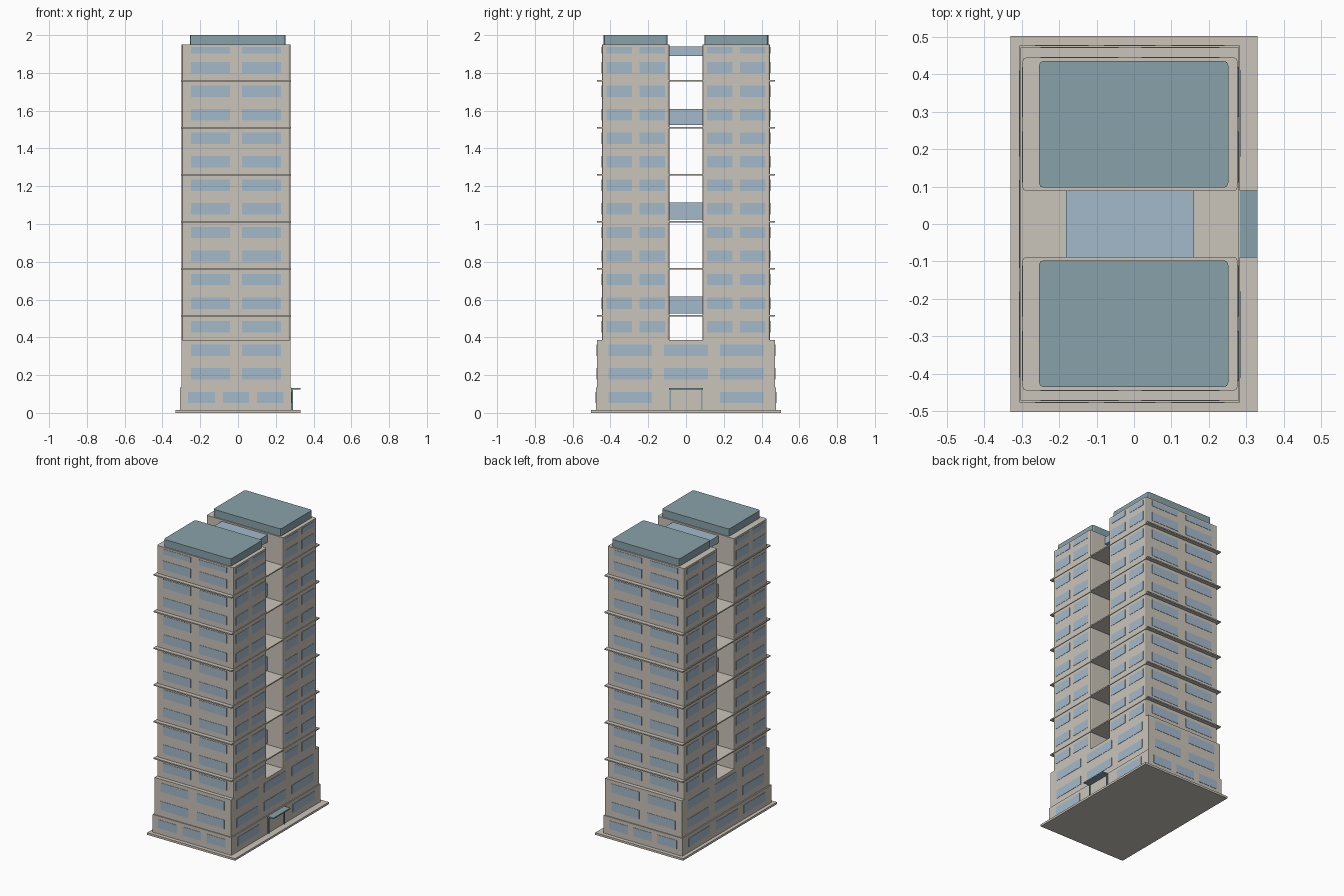
import bpy
import bmesh

cube = bpy.data.objects.get("Cube")
if cube:
    bpy.data.objects.remove(cube, do_unlink=True)


def material(name, rgb):
    m = bpy.data.materials.new(name)
    m.use_nodes = True
    m.diffuse_color = (*rgb, 1)
    m.node_tree.nodes["Principled BSDF"].inputs["Base Color"].default_value = (*rgb, 1)
    return m


STONE = material("warm_stone", (0.60, 0.56, 0.49))
GLASS = material("pale_blue_glass", (0.37, 0.49, 0.60))
TEAL = material("grey_teal", (0.25, 0.365, 0.40))


def add_box(bm, x, y, z):
    """Add a box given its (min, max) extents, and return its vertices."""
    verts = bmesh.ops.create_cube(bm, size=1)["verts"]
    for v in verts:
        for i, (lo, hi) in enumerate((x, y, z)):
            v.co[i] = hi if v.co[i] > 0 else lo
    return verts


def finish(name, bm, mat):
    mesh = bpy.data.meshes.new(name)
    bm.to_mesh(mesh)
    bm.free()
    mesh.materials.append(mat)
    ob = bpy.data.objects.new(name, mesh)
    bpy.context.collection.objects.link(ob)
    return ob


def block(name, x, y, z, mat, corner=0):
    """One box, with its upright corners optionally chamfered."""
    bm = bmesh.new()
    add_box(bm, x, y, z)
    if corner:
        upright = [e for e in bm.edges
                   if abs(e.verts[0].co.z - e.verts[1].co.z) > 1e-4]
        bmesh.ops.bevel(bm, geom=upright, offset=corner, segments=2,
                        profile=0.5, affect='EDGES')
    return finish(name, bm, mat)


# Plinth, ground floor and podium
TOWER_X = (-0.298, 0.277)
TOWER_Y = (0.088, 0.445)
GROUND_X, GROUND_Y = (-0.306, 0.284), 0.477
PODIUM_Y = 0.471
block("plinth", (-0.33, 0.33), (-0.503, 0.503), (0, 0.014), STONE)
block("ground_floor", GROUND_X, (-GROUND_Y, GROUND_Y), (0.014, 0.135), STONE)
block("podium", TOWER_X, (-PODIUM_Y, PODIUM_Y), (0.135, 0.386), STONE)

# Twin towers with roof caps
for side, s in (("front", -1), ("back", 1)):
    block(side + "_tower", TOWER_X, sorted(s * v for v in TOWER_Y),
          (0.386, 1.95), STONE, 0.01)
    block(side + "_roof_cap", (-0.254, 0.252), sorted(s * v for v in (0.097, 0.436)),
          (1.95, 2.0), TEAL, 0.012)

# Floor slabs running through both towers and the gap
bm = bmesh.new()
for i in range(6):
    z = 0.513 + 0.249 * i
    add_box(bm, (-0.303, 0.281), (-0.472, 0.472), (z - 0.004, z + 0.004))
finish("floor_slabs", bm, STONE)

# Glazed bridges between the towers
bm = bmesh.new()
for lo, hi in ((0.525, 0.616), (1.024, 1.113), (1.523, 1.61), (1.89, 1.94)):
    add_box(bm, (-0.182, 0.16), (-0.09, 0.09), (lo, hi))
finish("glass_bridges", bm, GLASS)

# Windows: thin plates on every outer face
PLATE = 0.002
FLOOR = 0.1247
tower_rows = [(0.207 + FLOOR * k, 0.06) for k in range(2, 14)] + [(1.92, 0.036)]
podium_rows = [(0.207 + FLOOR * k, 0.06) for k in range(2)]
ground_rows = [(0.082, 0.058)]


def windows(name, axis, planes, spans, rows):
    """Window plates on the planes of one axis, over spans of the other."""
    bm = bmesh.new()
    for p in planes:
        depth = (p - PLATE, p + PLATE)
        for span in spans:
            for z, h in rows:
                height = (z - h / 2, z + h / 2)
                if axis == "x":
                    add_box(bm, depth, span, height)
                else:
                    add_box(bm, span, depth, height)
    finish(name, bm, GLASS)


def mirrored(spans):
    return spans + [(-b, -a) for a, b in spans]


pair = [(-0.25, -0.042), (0.02, 0.228)]
windows("tower_end_windows", "y", (-TOWER_Y[1], TOWER_Y[1]), pair, tower_rows)
windows("podium_end_windows", "y", (-PODIUM_Y, PODIUM_Y), pair, podium_rows)
windows("ground_end_windows", "y", (-GROUND_Y, GROUND_Y),
        [(-0.265, -0.122), (-0.08, 0.058), (0.1, 0.242)], ground_rows)

outer = mirrored([(0.18, 0.41)])
middle = [(-0.117, 0.117)]
windows("tower_side_windows", "x", TOWER_X,
        mirrored([(0.111, 0.247), (0.286, 0.42)]), tower_rows)
windows("podium_side_windows", "x", TOWER_X, outer + middle, podium_rows)
windows("ground_left_windows", "x", GROUND_X[1:], outer, ground_rows)
windows("ground_right_windows", "x", GROUND_X[:1], outer + middle, ground_rows)

# Entrance canopy and door frame
block("entrance_canopy", (0.28, 0.33), (-0.09, 0.09), (0.124, 0.132), TEAL)
bm = bmesh.new()
for s in (-1, 1):
    add_box(bm, (0.28, 0.291), sorted((s * 0.08, s * 0.087)), (0.014, 0.124))
finish("entrance_posts", bm, TEAL)
